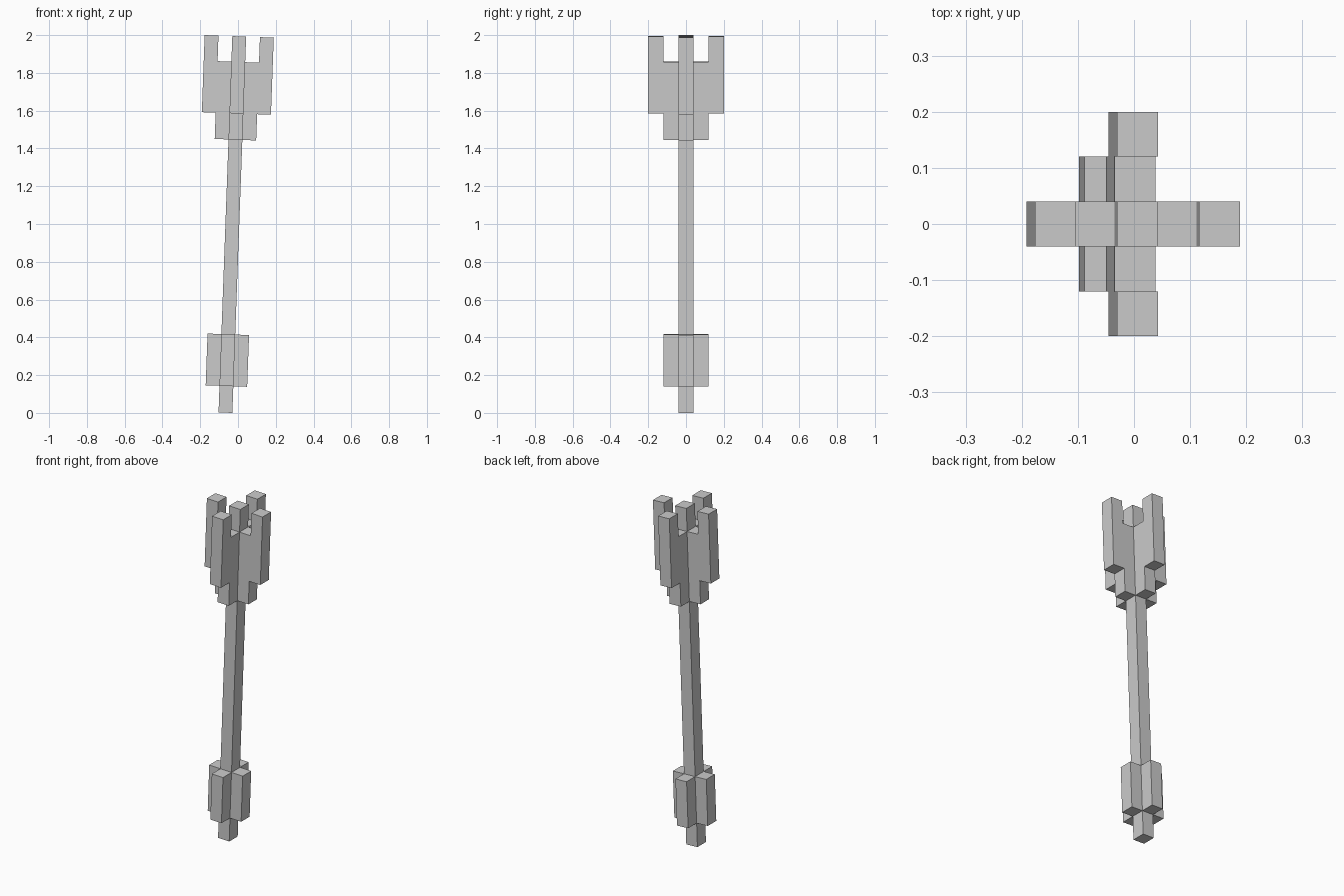
import bpy, bmesh
from mathutils import Matrix

cube = bpy.data.objects.get("Cube")
if cube:
    bpy.data.objects.remove(cube, do_unlink=True)

# One plain grey for the whole mace
grey = bpy.data.materials.new("plain_grey")
grey.use_nodes = True
colour = (0.6, 0.6, 0.6, 1)
grey.diffuse_color = colour
grey.node_tree.nodes["Principled BSDF"].inputs["Base Color"].default_value = colour

# Block size across, and heights along the shaft
WX, WY = 0.0732, 0.08
POMMEL_LOW, POMMEL_HIGH = 0.141, 0.415
HEAD_LOW, FLANGE_LOW, NOTCH, TOP = 1.446, 1.585, 1.858, 1.9933

# The whole model leans slightly towards +x
LEAN = Matrix.Translation((-0.0665, 0, 0.0013)) @ Matrix.Rotation(0.0366, 4, 'Y')


def plate(name, profile, side):
    """Extrude an outward/height profile one block thick along one of four sides."""
    along_x, sign = side
    bm = bmesh.new()
    rings = []
    for t in (-0.5, 0.5):
        ring = []
        for r, z in profile:
            u, v = (sign * r, t) if along_x else (t, sign * r)
            ring.append(bm.verts.new((u * WX, v * WY, z)))
        rings.append(ring)
        bm.faces.new(ring)
    a, b = rings
    for i in range(len(a)):
        j = (i + 1) % len(a)
        bm.faces.new((a[i], a[j], b[j], b[i]))
    bmesh.ops.recalc_face_normals(bm, faces=bm.faces)
    mesh = bpy.data.meshes.new(name)
    bm.to_mesh(mesh)
    bm.free()
    mesh.materials.append(grey)
    obj = bpy.data.objects.new(name, mesh)
    obj.matrix_world = LEAN
    bpy.context.collection.objects.link(obj)


def box(r0, r1, z0, z1):
    return [(r0, z0), (r1, z0), (r1, z1), (r0, z1)]


# Shaft running the full length
plate("shaft", box(-0.5, 0.5, 0, TOP), (True, 1))

# Stepped head flange ending in an upright prong
flange = [(0.5, HEAD_LOW), (1.5, HEAD_LOW), (1.5, FLANGE_LOW), (2.5, FLANGE_LOW),
          (2.5, TOP), (1.5, TOP), (1.5, NOTCH), (0.5, NOTCH)]

# Four head flanges and four pommel blocks around the shaft
sides = {"left": (True, 1), "right": (True, -1), "back": (False, 1), "front": (False, -1)}
for label, side in sides.items():
    plate("head_flange_" + label, flange, side)
    plate("pommel_block_" + label, box(0.5, 1.5, POMMEL_LOW, POMMEL_HIGH), side)
